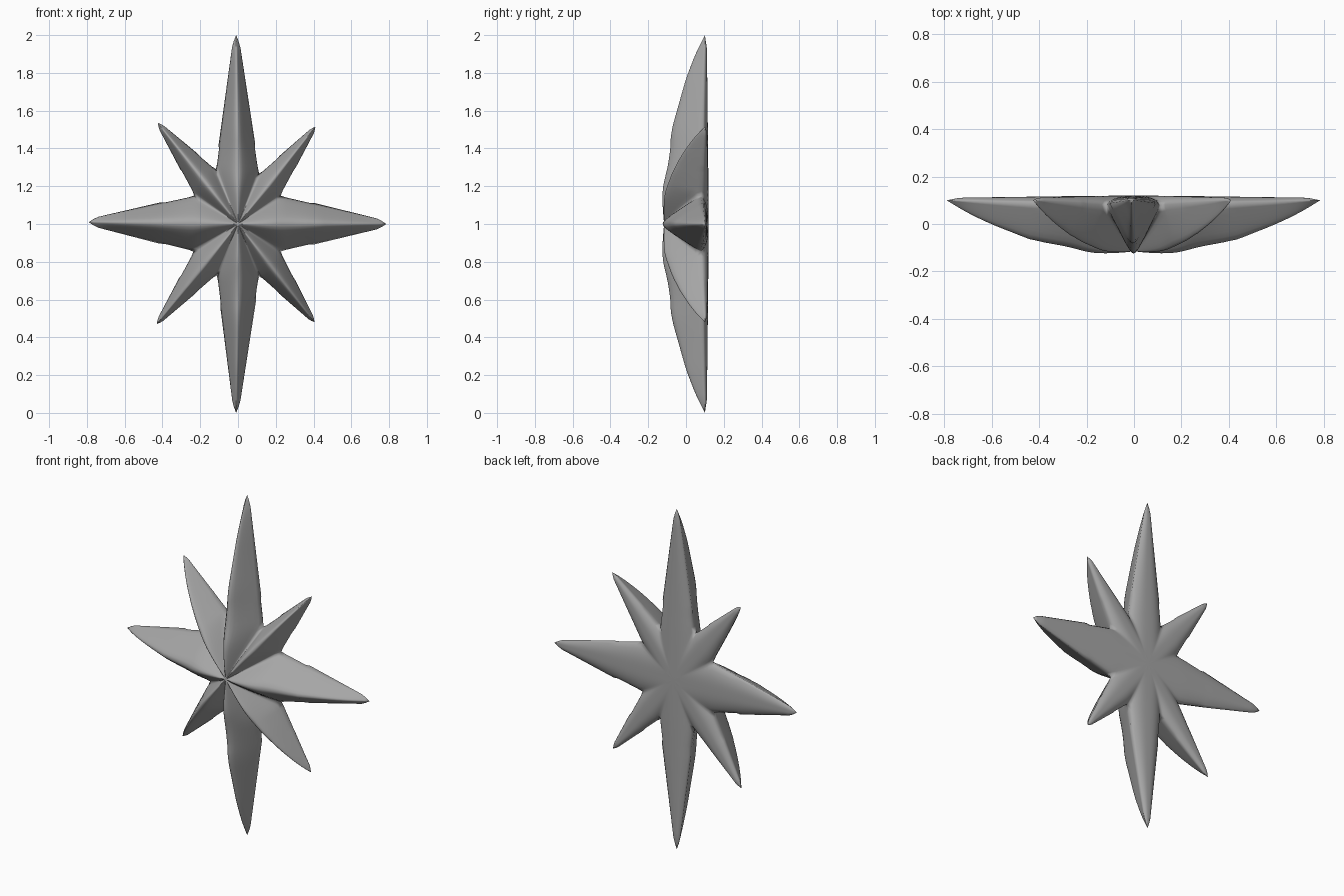
import bpy, bmesh, math
from mathutils import Vector

if "Cube" in bpy.data.objects:
    bpy.data.objects.remove(bpy.data.objects["Cube"])

CENTRE_FRONT, CENTRE_BACK, EDGE_Y, TIP_Y = -0.115, 0.12, 0.085, 0.1
INNER, OUTER, ACROSS = 10, 22, 8     # rows to the notch, rows to the tip, columns per half
SOFT = 0.14                          # roundness of the front ridges

# ray tips and the notches between them (x, z from the centre), clockwise from top
tips = [(-.01, 1), (.41, .515), (.785, 0), (.405, -.52),
        (-.01, -1), (-.43, -.53), (-.79, .01), (-.425, .535)]
notches = [(.115, .27), (.23, .155), (.23, -.15), (.115, -.28),
           (-.115, -.275), (-.24, -.15), (-.235, .155), (-.12, .295)]

# front ridge profiles: (distance from centre, y)
vertical = [(0, CENTRE_FRONT), (.08, -.125), (.2, -.127), (.29, -.102), (.38, -.088),
            (.5, -.076), (.77, 0), (.9, .05), (1, TIP_Y)]
horizontal = [(0, CENTRE_FRONT), (.08, -.125), (.18, -.126), (.28, -.098), (.41, -.075),
              (.6, 0), (.7, .048), (.785, TIP_Y)]
diagonal = [(0, CENTRE_FRONT), (.08, -.12), (.2, -.118), (.29, -.093), (.37, -.068),
            (.51, 0), (.6, .055), (.655, TIP_Y)]


def sample(profile, r):
    for (a, ya), (b, yb) in zip(profile, profile[1:]):
        if r <= b:
            return ya + (yb - ya) * (r - a) / (b - a)
    return profile[-1][1]


def ridge(profile, r):
    # lightly averaged so the ridge flows without kinks
    if r < .03 or r > profile[-1][0] - .03:
        return sample(profile, r)
    return sum(sample(profile, r + d) for d in (-.03, 0, .03)) / 3


def fall(t):
    # cross-section from rounded ridge (0) to edge (1)
    s = t ** 1.1
    return (math.hypot(s, SOFT) - SOFT) / (math.hypot(1, SOFT) - SOFT)


def add_ray(bm, tip, left, right, profile):
    tip = Vector(tip)
    length = tip.length
    axis = tip / length
    sides = [Vector(left), Vector(right)]
    along = [s.dot(axis) for s in sides]
    perp = [s - axis * a for s, a in zip(sides, along)]
    base = sum(along) / 2
    front, back = [], []
    for i in range(INNER + OUTER + 1):
        if i <= INNER:
            # hub part, bounded by the valleys
            u = i / INNER
            r = base * u
            edges = [s * u for s in sides]
            ef = CENTRE_FRONT + (EDGE_Y - CENTRE_FRONT) * u ** 1.2
            eb = CENTRE_BACK + (EDGE_Y - CENTRE_BACK) * u ** 3
            mid_back = CENTRE_BACK - .002 * u
        else:
            # free spike part
            v = (i - INNER) / OUTER
            r = base + (length - base) * v
            w = 1 - .83 * v / .93 if v < .93 else .17 * (1 - v) / .07
            edges = [axis * (a + (length - a) * v) + p * w for a, p in zip(along, perp)]
            ef = eb = EDGE_Y + (TIP_Y - EDGE_Y) * v
            mid_back = .118 - .008 * v - (.01 * (v - .9) / .1 if v > .9 else 0)
        top = ridge(profile, min(r / length, 1) * profile[-1][0])
        mid = axis * r
        frow, brow = [], []
        for j in range(-ACROSS, ACROSS + 1):
            t = abs(j) / ACROSS
            p = mid.lerp(edges[0 if j < 0 else 1], t)
            fy = top + (ef - top) * fall(t)
            by = mid_back + (eb - mid_back) * t ** 3
            frow.append(bm.verts.new((p.x, fy, p.y + 1)))
            brow.append(bm.verts.new((p.x, by, p.y + 1)))
        front.append(frow)
        back.append(brow)
    for rows in (front, back):
        for a, b in zip(rows, rows[1:]):
            for j in range(2 * ACROSS):
                bm.faces.new((a[j], a[j + 1], b[j + 1], b[j]))


# eight-pointed star: rays welded along their shared valleys
bm = bmesh.new()
for k in range(8):
    profile = diagonal if k % 2 else (horizontal if k % 4 else vertical)
    add_ray(bm, tips[k], notches[k - 1], notches[k], profile)
bmesh.ops.remove_doubles(bm, verts=bm.verts, dist=.0004)
bmesh.ops.recalc_face_normals(bm, faces=bm.faces)

# soften the hub, valleys and notches
hub = [v for v in bm.verts if .03 < math.hypot(v.co.x, v.co.z - 1) < .42]
for _ in range(2):
    bmesh.ops.smooth_vert(bm, verts=hub, factor=.5,
                          use_axis_x=True, use_axis_y=True, use_axis_z=True)
for f in bm.faces:
    f.smooth = True

mesh = bpy.data.meshes.new("star")
bm.to_mesh(mesh)
bm.free()
star = bpy.data.objects.new("star", mesh)
bpy.context.collection.objects.link(star)

# dark grey finish
grey = bpy.data.materials.new("dark_grey")
grey.diffuse_color = (.38, .38, .38, 1)
grey.use_nodes = True
grey.node_tree.nodes["Principled BSDF"].inputs["Base Color"].default_value = grey.diffuse_color
mesh.materials.append(grey)
